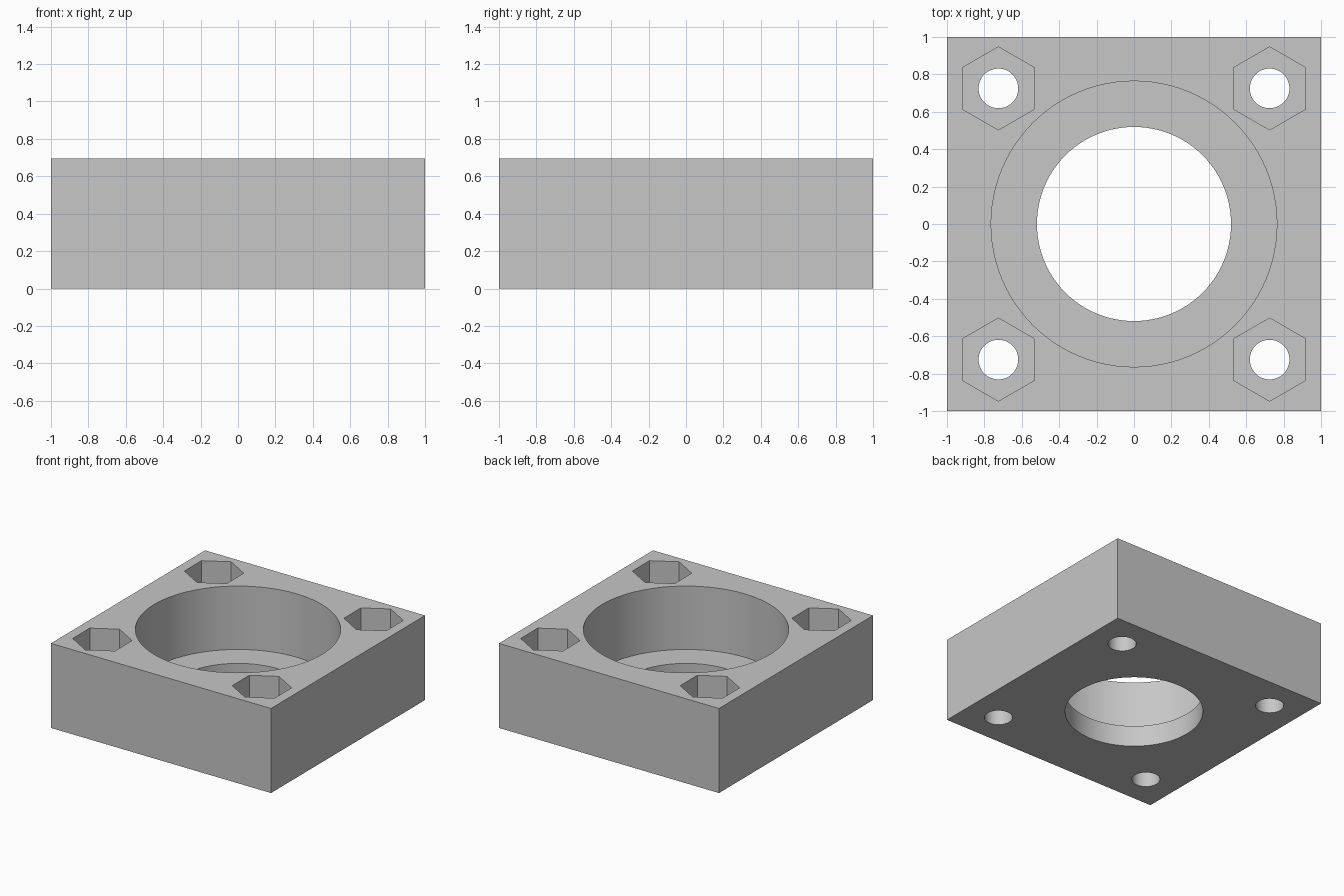
import bpy
import math

HEIGHT = 0.695
SEAT_FLOOR = 0.174     # ledge left under the round seat
POCKET_FLOOR = 0.345   # floor of the hex nut pockets
BOLT = 0.725           # bolt offset from the centre

if "Cube" in bpy.data.objects:
    bpy.data.objects.remove(bpy.data.objects["Cube"], do_unlink=True)

grey = bpy.data.materials.new("plain_grey")
grey.use_nodes = True
colour = (0.57, 0.57, 0.57, 1)
grey.diffuse_color = colour
grey.node_tree.nodes["Principled BSDF"].inputs["Base Color"].default_value = colour

# Square block
bpy.ops.mesh.primitive_cube_add(size=1, location=(0, 0, HEIGHT / 2))
block = bpy.context.object
block.name = "mounting_block"
block.scale = (2, 2, HEIGHT)
bpy.ops.object.transform_apply(location=True, rotation=False, scale=True)
block.data.materials.append(grey)


def cut(name, radius, floor, sides, x=0, y=0, turn=0):
    """Bore a prism from above the block down to the given floor."""
    top = HEIGHT + 0.1
    bpy.ops.mesh.primitive_cylinder_add(
        vertices=sides, radius=radius, depth=top - floor,
        location=(x, y, (top + floor) / 2), rotation=(0, 0, turn))
    cutter = bpy.context.object
    cutter.name = name
    cutter.hide_render = True
    cutter.data.materials.append(grey)
    bpy.context.view_layer.objects.active = block
    mod = block.modifiers.new(name, "BOOLEAN")
    mod.operation = "DIFFERENCE"
    mod.solver = "EXACT"
    mod.object = cutter
    bpy.ops.object.modifier_apply(modifier=mod.name)
    bpy.data.objects.remove(cutter, do_unlink=True)


# Stepped central bore
cut("round_seat", 0.764, SEAT_FLOOR, 96)
cut("through_bore", 0.519, -0.1, 96)

# Hex nut pockets and bolt holes in the four corners
for sx in (-1, 1):
    for sy in (-1, 1):
        cut("nut_pocket", 0.222, POCKET_FLOOR, 6, sx * BOLT, sy * BOLT)
        cut("bolt_hole", 0.106, -0.1, 48, sx * BOLT, sy * BOLT)

# Smooth bores with crisp edges
bpy.ops.object.select_all(action="DESELECT")
block.select_set(True)
bpy.context.view_layer.objects.active = block
bpy.ops.object.shade_smooth_by_angle(angle=math.radians(30))
